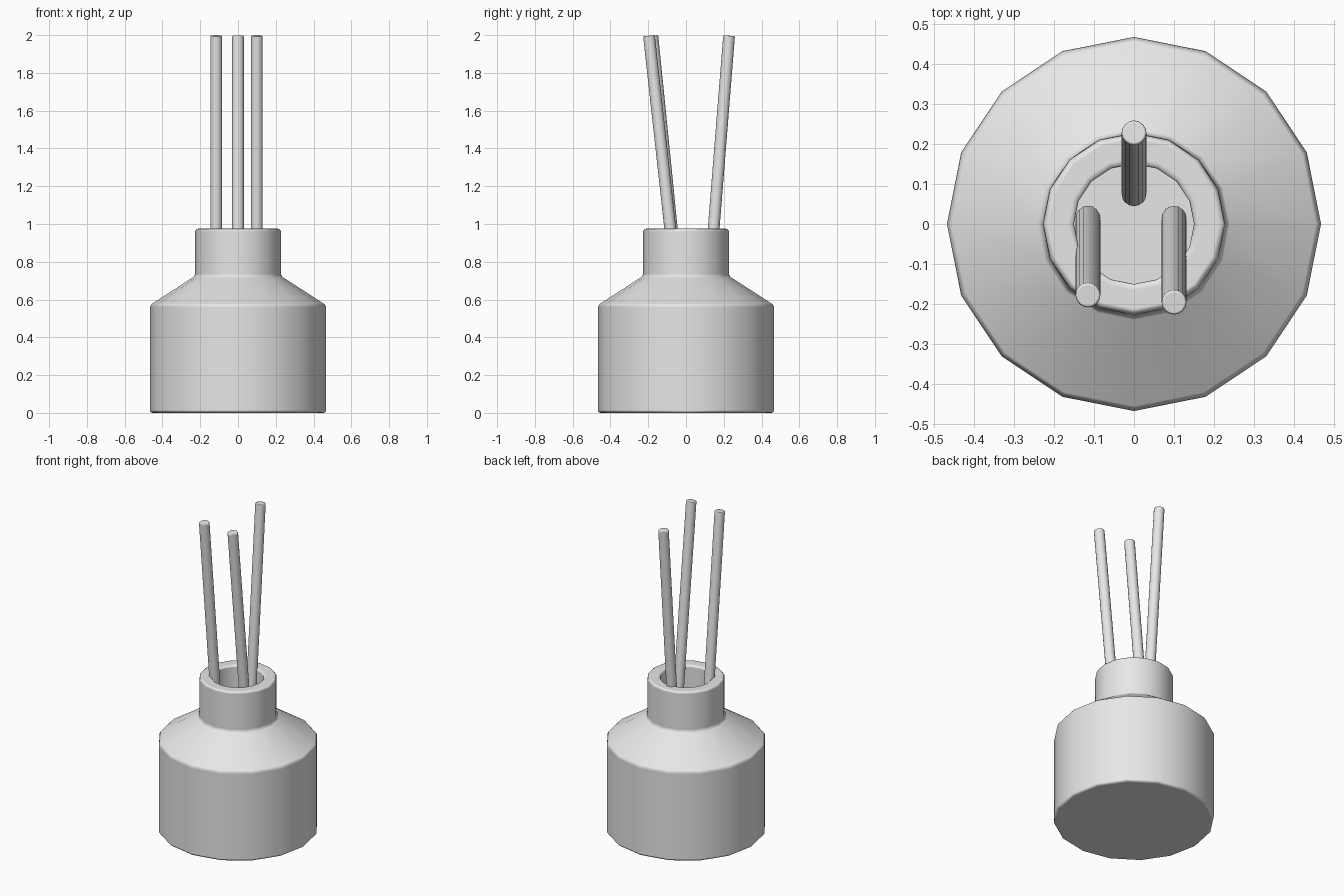
import bpy, bmesh, math
from mathutils import Vector

cube = bpy.data.objects.get("Cube")
if cube:
    bpy.data.objects.remove(cube, do_unlink=True)

grey = bpy.data.materials.new("plain_grey")
grey.use_nodes = True
grey.diffuse_color = (0.8, 0.8, 0.8, 1)
grey.node_tree.nodes["Principled BSDF"].inputs["Base Color"].default_value = (0.8, 0.8, 0.8, 1)

SIDES = 16


def lathe(name, profile, bevel):
    """Turn a (radius, height) profile around z, cap both ends, soften the rims."""
    bm = bmesh.new()
    rings = []
    for r, z in profile:
        angles = [math.tau * i / SIDES for i in range(SIDES)]
        rings.append([bm.verts.new((r * math.cos(a), r * math.sin(a), z)) for a in angles])
    for low, high in zip(rings, rings[1:]):
        for i in range(SIDES):
            j = (i + 1) % SIDES
            bm.faces.new((low[i], low[j], high[j], high[i]))
    bm.faces.new(rings[0][::-1])
    bm.faces.new(rings[-1])
    bmesh.ops.recalc_face_normals(bm, faces=bm.faces)
    for f in bm.faces:
        f.smooth = True
    mesh = bpy.data.meshes.new(name)
    bm.to_mesh(mesh)
    bm.free()
    mesh.materials.append(grey)
    obj = bpy.data.objects.new(name, mesh)
    bpy.context.collection.objects.link(obj)
    mod = obj.modifiers.new("soft_rims", 'BEVEL')
    mod.width = bevel
    mod.segments = 3
    mod.limit_method = 'ANGLE'
    mod.angle_limit = math.radians(30)
    mod.harden_normals = True
    return obj


# Hollow bottle: outside wall, shoulder, neck, then back down the inside
lathe("bottle", [
    (0.467, 0), (0.467, 0.57), (0.227, 0.725), (0.227, 0.975),
    (0.15, 0.975), (0.15, 0.69), (0.39, 0.53), (0.39, 0.075),
], 0.015)


# Reeds leaning out of the neck
def reed(name, foot, tip):
    foot, tip = Vector(foot), Vector(tip)
    axis = tip - foot
    obj = lathe(name, [(0.031, 0), (0.031, axis.length)], 0.006)
    obj.location = foot
    obj.rotation_euler = (math.atan2(-axis.y, axis.z), 0, 0)


reed("back_reed", (0, 0.075, 0.08), (0, 0.228, 1.997))
reed("front_left_reed", (0.1, 0.015, 0.08), (0.1, -0.196, 1.997))
reed("front_right_reed", (-0.115, 0.015, 0.08), (-0.115, -0.178, 1.997))
